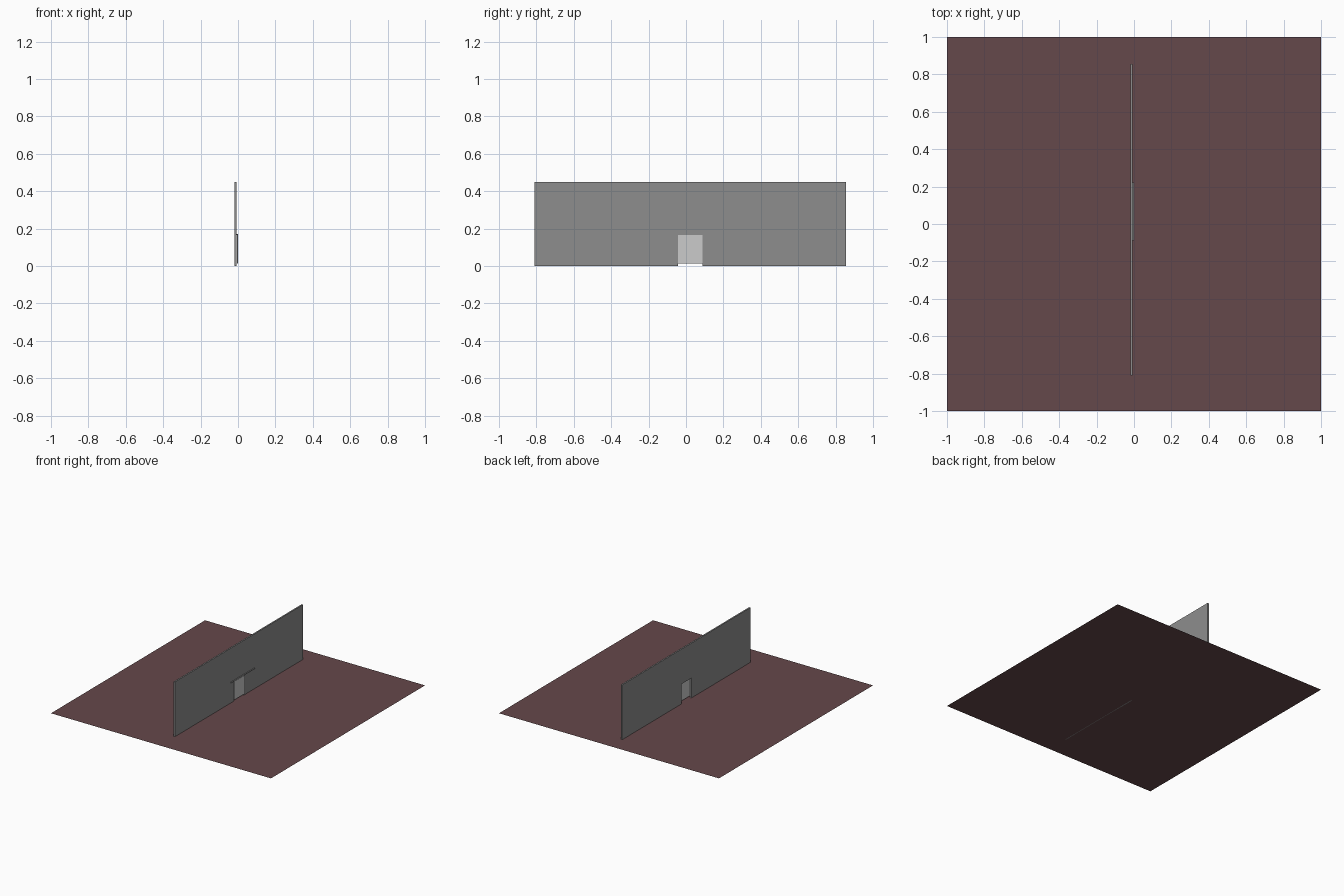
import bpy, bmesh

if "Cube" in bpy.data.objects:
    bpy.data.objects.remove(bpy.data.objects["Cube"])


def material(name, rgb):
    m = bpy.data.materials.new(name)
    m.diffuse_color = (*rgb, 1)
    m.use_nodes = True
    m.node_tree.nodes["Principled BSDF"].inputs["Base Color"].default_value = m.diffuse_color
    return m


def finish(name, bm, mat=None):
    bmesh.ops.recalc_face_normals(bm, faces=bm.faces)
    me = bpy.data.meshes.new(name)
    bm.to_mesh(me)
    bm.free()
    ob = bpy.data.objects.new(name, me)
    bpy.context.collection.objects.link(ob)
    if mat:
        me.materials.append(mat)
    return ob


def box(name, x, y, z, mat=None):
    bm = bmesh.new()
    bmesh.ops.create_cube(bm, size=1)
    for v in bm.verts:
        for i, (lo, hi) in enumerate((x, y, z)):
            v.co[i] = hi if v.co[i] > 0 else lo
    return finish(name, bm, mat)


wall_grey = material("wall_grey", (0.27, 0.27, 0.27))
floor_red = material("floor_red", (0.13, 0.065, 0.07))

# Floor: single flat sheet
bm = bmesh.new()
bmesh.ops.create_grid(bm, x_segments=1, y_segments=1, size=1)
finish("floor", bm, floor_red)

# Wall: outline notched by the doorway, extruded through its thickness
x0, x1 = -0.019, -0.007
outline = [(-0.81, 0), (-0.042, 0), (-0.042, 0.163), (0.088, 0.163),
           (0.088, 0), (0.855, 0), (0.855, 0.45), (-0.81, 0.45)]
bm = bmesh.new()
face = bm.faces.new([bm.verts.new((x0, y, z)) for y, z in outline])
ext = bmesh.ops.extrude_face_region(bm, geom=[face])
moved = [g for g in ext["geom"] if isinstance(g, bmesh.types.BMVert)]
bmesh.ops.translate(bm, verts=moved, vec=(x1 - x0, 0, 0))
finish("wall", bm, wall_grey)

# Sliding door hanging in front of the opening, with its rail above
box("sliding_door", (-0.005, 0.0), (-0.043, 0.088), (0.013, 0.165))
box("door_rail", (-0.007, 0.001), (-0.087, 0.222), (0.167, 0.172), wall_grey)
